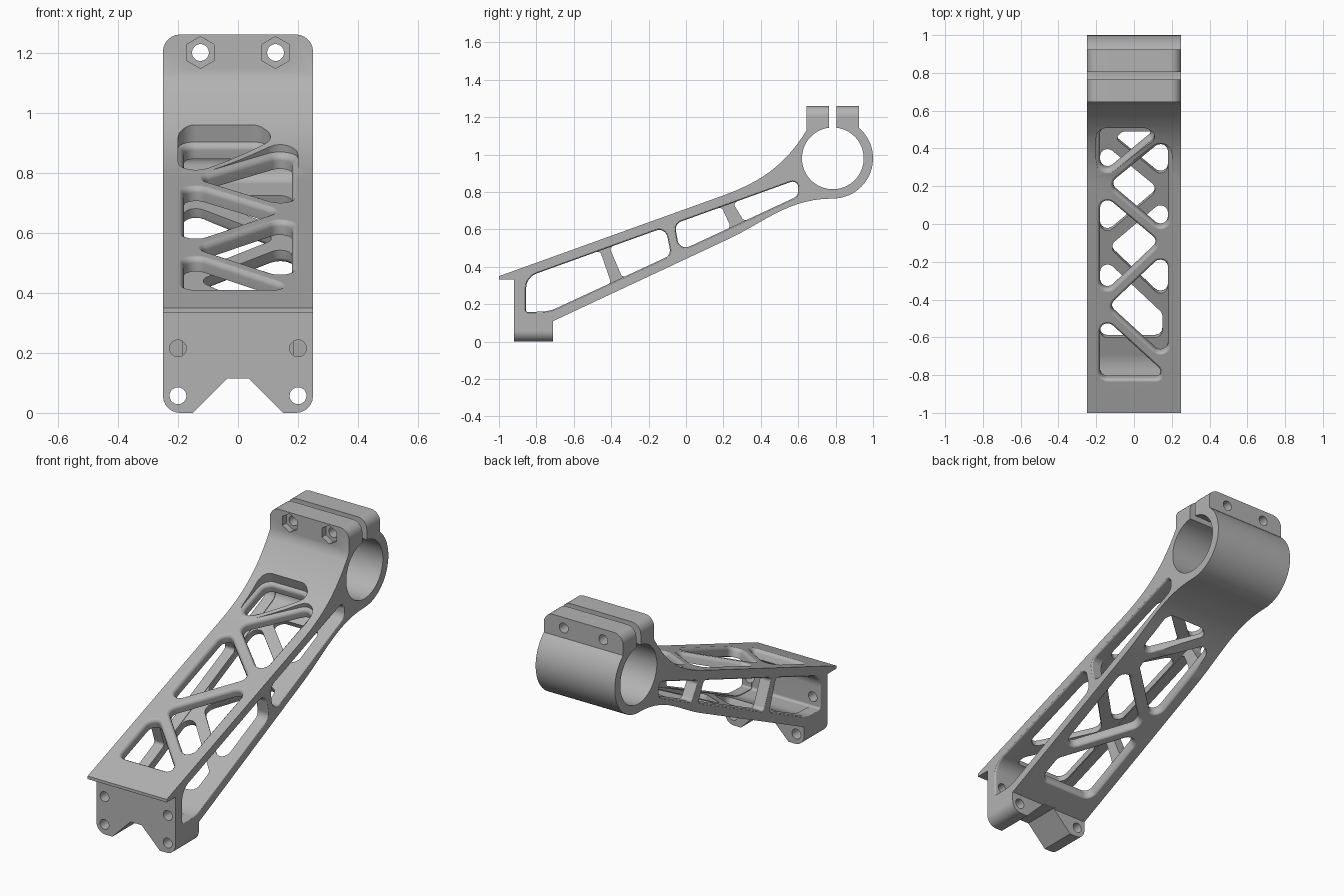
import bpy, bmesh, math
from mathutils import Vector
from mathutils.geometry import interpolate_bezier

if "Cube" in bpy.data.objects:
    bpy.data.objects.remove(bpy.data.objects["Cube"])

grey = bpy.data.materials.new("machined_grey")
grey.use_nodes = True
grey.diffuse_color = (0.45, 0.45, 0.45, 1)
grey.node_tree.nodes["Principled BSDF"].inputs["Base Color"].default_value = grey.diffuse_color

# Frames turn outline coordinates (a, b) and height h into world space
TOP_SLOPE, LOW_SLOPE = 0.36, 0.468
ta, la = math.atan(TOP_SLOPE), math.atan(LOW_SLOPE)
side = lambda a, b, h: (h, a, b)
other_side = lambda a, b, h: (-h, a, b)
front = lambda a, b, h: (a, h, b)
top = lambda a, b, h: (a, b - h * math.sin(ta), 0.35 + TOP_SLOPE * (b + 1) + h * math.cos(ta))
below = lambda a, b, h: (a, b + h * math.sin(la), 0.11 + LOW_SLOPE * (b + 0.71) - h * math.cos(la))


def sharp(points):
    return [(Vector(p), Vector((0, 0)), 0) for p in points]


def circle(a, b, r, n=32):
    turn = [math.tau * i / n + math.pi / 2 for i in range(n)]
    return [(Vector((a, b)), Vector((math.cos(t), math.sin(t))), r) for t in turn]


def rounded(points, radius, steps=6):
    """Round a convex outline; a third value on a point is its own radius."""
    pts = [Vector(p[:2]) for p in points]
    radii = [p[2] if len(p) > 2 else radius for p in points]
    n = len(pts)
    if sum(pts[i - 1].x * pts[i].y - pts[i].x * pts[i - 1].y for i in range(n)) < 0:
        pts.reverse()
        radii.reverse()
    out = []
    for i, p in enumerate(pts):
        u, v = pts[i - 1] - p, pts[(i + 1) % n] - p
        reach = 0.48 * min(u.length, v.length)
        u.normalize()
        v.normalize()
        half = math.acos(max(-1, min(1, u.dot(v)))) / 2
        r = min(radii[i] / math.tan(half), reach) * math.tan(half)
        centre = p + (u + v).normalized() * r / math.sin(half)
        start = math.atan2(u.x, -u.y)
        for k in range(steps + 1):
            t = start + (math.pi - 2 * half) * k / steps
            out.append((centre, Vector((math.cos(t), math.sin(t))), r))
    return out


def prism(name, shape, levels, frame):
    """Loft an outline through (height, outward offset) levels."""
    bm = bmesh.new()
    rings = [[bm.verts.new(frame(*(c + d * (r + o)), h)) for c, d, r in shape] for h, o in levels]
    for low, high in zip(rings, rings[1:]):
        for i in range(len(low)):
            bm.faces.new((low[i - 1], low[i], high[i], high[i - 1]))
    bm.faces.new(rings[0])
    bm.faces.new(rings[-1])
    bmesh.ops.recalc_face_normals(bm, faces=bm.faces)
    mesh = bpy.data.meshes.new(name)
    bm.to_mesh(mesh)
    bm.free()
    mesh.materials.append(grey)
    obj = bpy.data.objects.new(name, mesh)
    bpy.context.collection.objects.link(obj)
    return obj


def flare(face, depth, r):
    """Levels for an opening whose outer rim is rounded over."""
    rim = [(face - r + r * math.sin(t), r - r * math.cos(t))
           for t in (math.pi / 6 * k for k in range(3))]
    return [(face - depth, 0)] + rim + [(face + 0.002, r), (face + 0.12, r)]


def carve(shape, levels, frame, operation="DIFFERENCE"):
    cutter = prism("cutter", shape, levels, frame)
    cutter.hide_render = True
    mod = body.modifiers.new("cut", "BOOLEAN")
    mod.operation, mod.solver, mod.object = operation, "EXACT", cutter
    bpy.context.view_layer.objects.active = body
    bpy.ops.object.modifier_apply(modifier=mod.name)
    bpy.data.objects.remove(cutter)


def bezier(*pts):
    return [p[:2] for p in interpolate_bezier(*[Vector((*p, 0)) for p in pts], 14)]


# Arm, foot, clamp ring and tabs as one side profile
CY, CZ, OUTER, BORE = 0.785, 0.98, 0.215, 0.165
profile = [(-1, 0.35), (-1, 0.333), (-0.92, 0.333), (-0.92, -0.02), (-0.71, -0.02), (-0.71, 0.11)]
profile += bezier((0.23, 0.55), (0.42, 0.64), (0.55, 0.765), (CY, CZ - OUTER))
end = math.acos(0.14 / OUTER)
for k in range(1, 25):
    t = -math.pi / 2 + (end + math.pi / 2) * k / 24
    profile.append((CY + OUTER * math.cos(t), CZ + OUTER * math.sin(t)))
profile += [(0.925, 1.28), (0.645, 1.28)]
profile += bezier((0.645, 1.13), (0.54, 0.96), (0.42, 0.861), (0.2, 0.782))
body = prism("clamp_arm", sharp(profile), [(-0.27, 0), (0.27, 0)], side)

# Front silhouette with rounded tab and foot corners
carve(rounded([(-0.25, 0), (0.25, 0), (0.25, 1.26), (-0.25, 1.26)], 0.057),
      [(-1.1, 0), (1.1, 0)], front, "INTERSECT")

# Clamp bore and slot
carve(circle(CY, CZ, BORE, 64), [(-0.4, 0), (0.4, 0)], side)
carve(sharp([(0.765, 1.05), (0.805, 1.05), (0.805, 1.4), (0.765, 1.4)]), [(-0.4, 0), (0.4, 0)], side)


# Hollow interior and side windows
def upper(y, *r):
    return (y, 0.652 + 0.36 * y, *r)


def lower(y, *r):
    return (y, 0.5 + 0.465 * y, *r)


nose = [upper(-0.855, 0.085), (-0.855, 0.158, 0.01), (-0.73, 0.162, 0.2)]
tail = [lower(0.6), upper(0.6)]
carve(rounded(nose + tail, 0.045), [(-0.185, 0.004), (0.185, 0.004)], side)
windows = [
    (side, 0.045, nose + [lower(-0.08), upper(-0.11)]),
    (side, 0.045, [upper(-0.06), lower(-0.035)] + tail),
    (other_side, 0.02, nose + [lower(-0.4), upper(-0.46)]),
    (other_side, 0.02, [upper(-0.41), lower(-0.34), lower(0.24), upper(0.19)]),
    (other_side, 0.02, [upper(0.25), lower(0.31)] + [(*p, 0.045) for p in tail]),
]
for frame, r, outline in windows:
    carve(rounded(outline, r), flare(0.25, 0.1, 0.01), frame)

# Zigzag lattice on the upper and lower plates, mirrored across x
EDGE, STRUT = 0.18, 0.03
nodes = [0.5, 0.205, -0.1, -0.44, -0.77]
head = [(-EDGE, 0.245), (0.1, 0.475), (0.06, 0.51), (-EDGE, 0.51)]
top_end = [(-EDGE, -0.481), (0.14, -0.774), (0.14, -0.82), (-EDGE, -0.82)]
low_end = [(-EDGE, -0.141), (0.15, -0.45), (0.15, -0.58), (-EDGE, -0.58)]


def triangles(ys, s):
    for y0, y1, y2 in zip(ys, ys[1:], ys[2:]):
        n0 = STRUT * math.hypot(2 * EDGE, y0 - y1) / (2 * EDGE)
        n2 = STRUT * math.hypot(2 * EDGE, y1 - y2) / (2 * EDGE)
        pull = 2 * EDGE * (n0 + n2) / (y0 - y2)
        yield [(s * EDGE, y0 - n0), (s * (pull - EDGE), y1), (s * EDGE, y2 + n2)]
        s = -s


mirror = lambda outline: [(-x, y) for x, y in outline]
for outline in [head, top_end] + list(triangles(nodes, 1)):
    carve(rounded(outline, 0.04), flare(0, 0.09, 0.02), top)
for outline in [mirror(head), low_end] + list(triangles(nodes[:4], -1)):
    carve(rounded(outline, 0.04), flare(0, 0.09, 0.02), below)

# Foot notch
carve(sharp([(-0.16, -0.01), (-0.035, 0.115), (0.035, 0.115), (0.16, -0.01)]),
      [(-1.05, 0), (-0.7, 0)], front)

# Bolt holes and hexagonal nut pockets
for s in (-1, 1):
    carve(circle(s * 0.2, 0.057, 0.028), [(-1.05, 0), (-0.6, 0)], front)
    carve(circle(s * 0.2, 0.215, 0.028), [(-1.05, 0), (-0.83, 0)], front)
    carve(circle(s * 0.125, 1.2, 0.028), [(0.6, 0), (0.97, 0)], front)
    carve(circle(s * 0.125, 1.2, 0.053, 6), [(0.6, 0), (0.68, 0)], front)

# Smooth fillets, crisp machined edges
bpy.ops.object.select_all(action="DESELECT")
body.select_set(True)
bpy.context.view_layer.objects.active = body
bpy.ops.object.shade_smooth_by_angle(angle=math.radians(35))
weighted = body.modifiers.new("even_shading", "WEIGHTED_NORMAL")
weighted.keep_sharp = True
